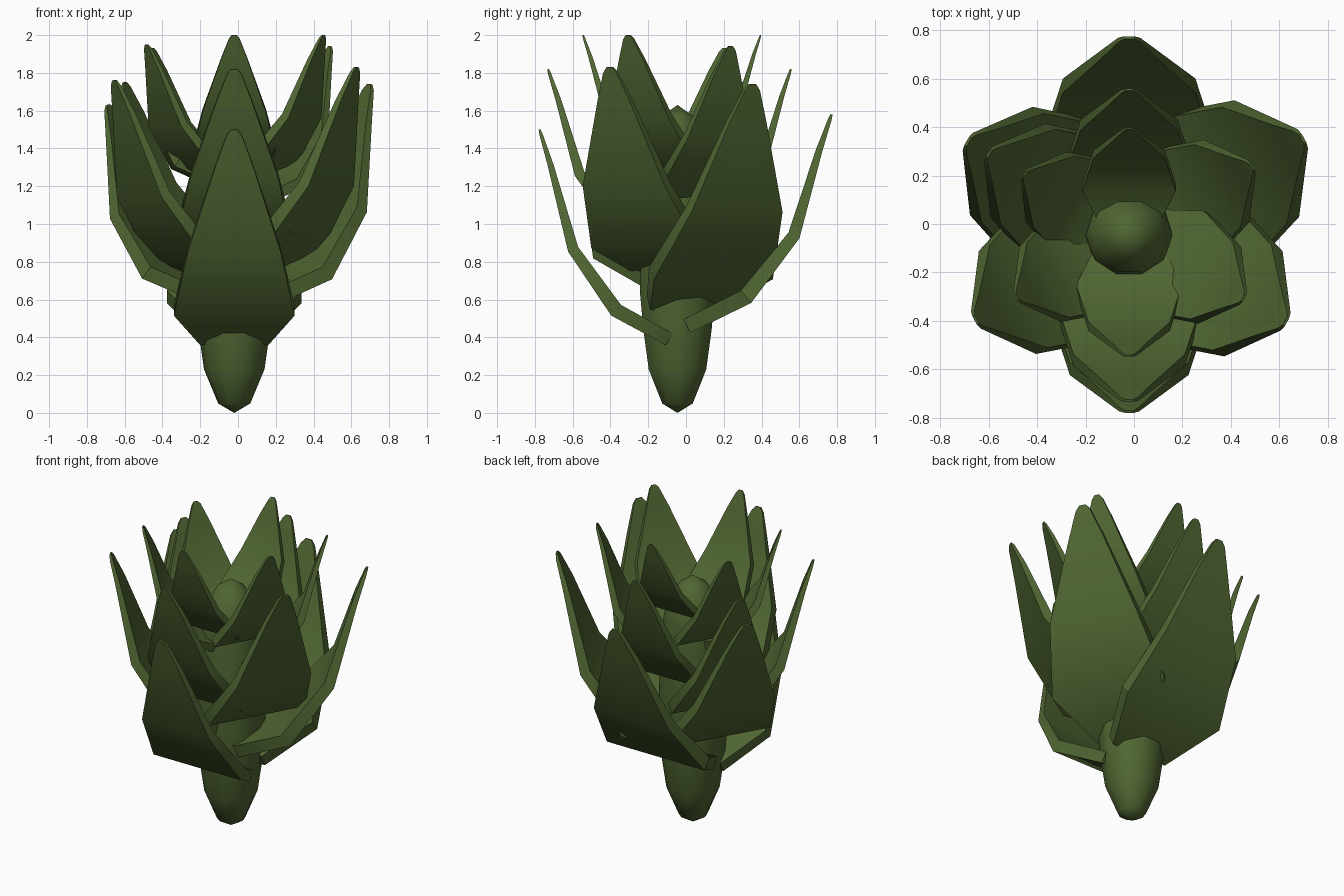
import bpy, bmesh, math
from mathutils import Vector, Matrix

cube = bpy.data.objects.get("Cube")
if cube:
    bpy.data.objects.remove(cube, do_unlink=True)

GREEN = (0.08, 0.132, 0.032, 1)
green = bpy.data.materials.new("leaf_green")
green.use_nodes = True
green.diffuse_color = GREEN
bsdf = green.node_tree.nodes["Principled BSDF"]
bsdf.inputs["Base Color"].default_value = GREEN
bsdf.inputs["Roughness"].default_value = 0.8

CENTRE = Vector((-0.02, -0.045, 0))


def finish(bm, name, angle):
    bmesh.ops.recalc_face_normals(bm, faces=bm.faces)
    mesh = bpy.data.meshes.new(name)
    bm.to_mesh(mesh)
    bm.free()
    mesh.materials.append(green)
    obj = bpy.data.objects.new(name, mesh)
    bpy.context.collection.objects.link(obj)
    bpy.ops.object.select_all(action='DESELECT')
    obj.select_set(True)
    bpy.context.view_layer.objects.active = obj
    bpy.ops.object.shade_smooth_by_angle(angle=math.radians(angle))


# Core: tapered spindle, turned from a profile of (radius, height)
def build_core(profile, bottom, top, sides=10):
    bm = bmesh.new()
    rings = []
    for r, z in profile:
        rings.append([bm.verts.new(CENTRE + Vector((
            r * math.cos(math.tau * i / sides), r * math.sin(math.tau * i / sides), z)))
            for i in range(sides)])
    low = bm.verts.new(CENTRE + Vector((0, 0, bottom)))
    high = bm.verts.new(CENTRE + Vector((0, 0, top)))
    for i in range(sides):
        j = (i + 1) % sides
        for a, b in zip(rings, rings[1:]):
            bm.faces.new((a[i], a[j], b[j], b[i]))
        bm.faces.new((low, rings[0][j], rings[0][i]))
        bm.faces.new((high, rings[-1][i], rings[-1][j]))
    finish(bm, "core", 60)


build_core([(0.085, 0.05), (0.16, 0.23), (0.19, 0.44), (0.21, 0.65), (0.2, 1.0),
            (0.178, 1.35), (0.158, 1.46), (0.09, 1.57)], 0, 1.63)

# Leaf rows as fractions of tip radius and leaf length, then half width, thickness
ROWS = [(0.06, -1.0, 0.20, 0.08), (0.445, -0.862, 0.355, 0.085),
        (0.757, -0.571, 0.272, 0.065), (0.92, -0.17, 0.11, 0.035),
        (0.988, -0.027, 0.045, 0.02), (1.0, 0.0, 0.02, 0.012)]


def build_leaf(name, degrees, tip_radius, tip_height, length):
    scale = tip_radius / 0.81
    rows = [(r * tip_radius, z * length, w * scale, t * scale) for r, z, w, t in ROWS]
    bm = bmesh.new()
    loops = []
    for i, (r, z, w, t) in enumerate(rows):
        before, after = rows[max(i - 1, 0)], rows[min(i + 1, len(rows) - 1)]
        along = Vector((after[0] - before[0], 0, after[1] - before[1])).normalized()
        offset = Vector((along.z, 0, -along.x)) * t / 2
        mid = Vector((r, 0, z))
        loops.append([bm.verts.new(mid + offset * side + Vector((0, y, 0)))
                      for side, y in ((1, -w), (1, w), (-1, w), (-1, -w))])
    for a, b in zip(loops, loops[1:]):
        for k in range(4):
            n = (k + 1) % 4
            bm.faces.new((a[k], a[n], b[n], b[k]))
    bm.faces.new(loops[0])
    bm.faces.new(loops[-1])
    place = Matrix.Translation(CENTRE + Vector((0, 0, tip_height)))
    bm.transform(place @ Matrix.Rotation(math.radians(degrees), 4, 'Z'))
    finish(bm, name, 35)


# Leaves by direction, outermost first: (tip radius, tip height, length)
LEAVES = {
    "front": (-90, [(0.73, 1.5, 1.11), (0.685, 1.82, 0.97), (0.5, 2.0, 0.7)]),
    "back": (90, [(0.815, 1.58, 1.12), (0.6, 1.82, 0.85), (0.44, 2.0, 0.6)]),
    "back_left": (29, [(0.82, 1.74, 1.16), (0.58, 1.94, 0.84)]),
    "front_left": (-29, [(0.74, 1.83, 1.08), (0.54, 2.0, 0.75)]),
    "back_right": (150, [(0.77, 1.63, 1.03), (0.67, 1.75, 0.95), (0.5, 1.93, 0.7)]),
    "front_right": (209, [(0.725, 1.76, 1.06), (0.53, 1.95, 0.74)]),
}
for direction, (degrees, tips) in LEAVES.items():
    for level, (radius, height, length) in enumerate(tips, 1):
        build_leaf(f"leaf_{direction}_{level}", degrees, radius, height, length)
